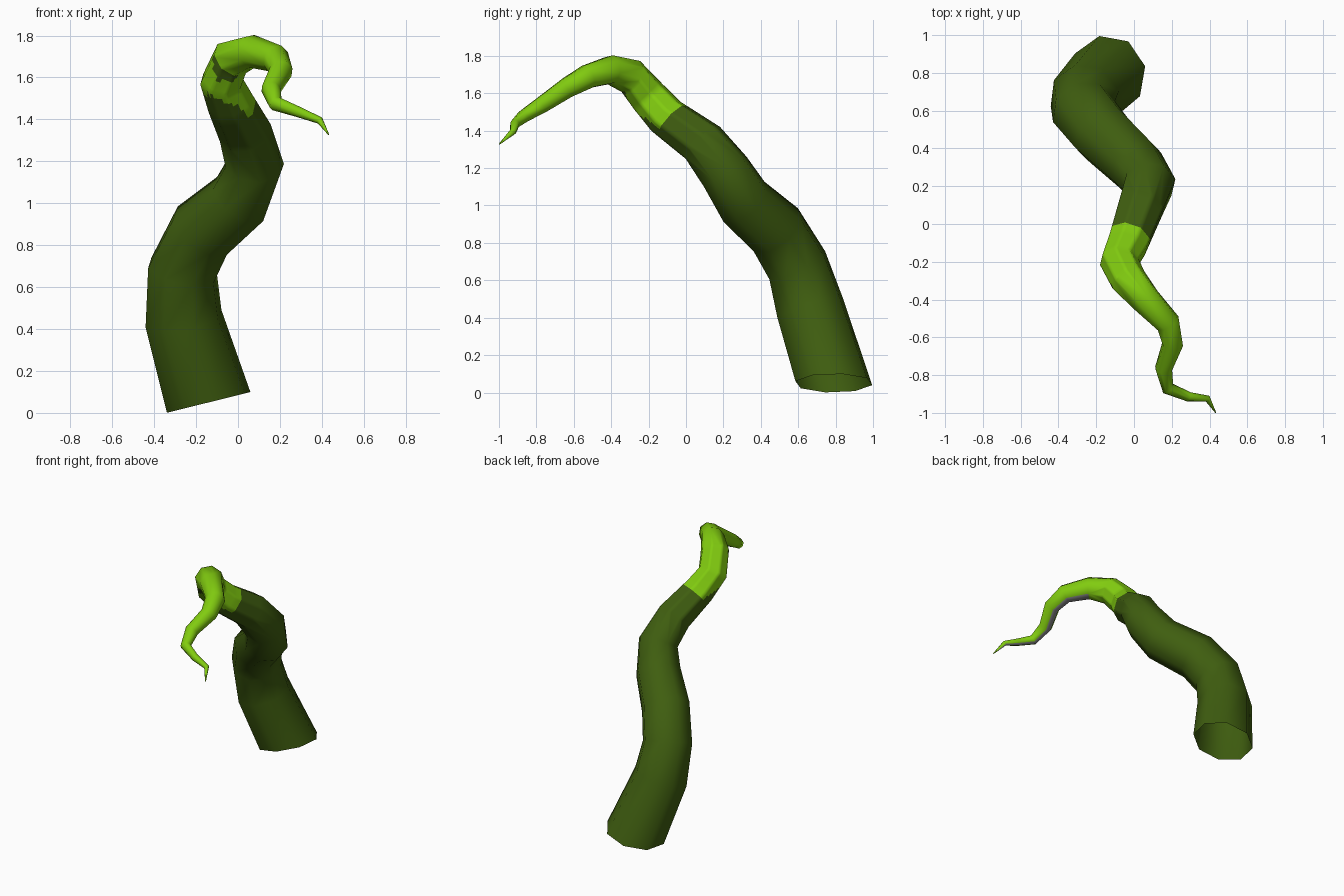
import bpy, bmesh, math, random
from mathutils import Vector

if "Cube" in bpy.data.objects:
    bpy.data.objects.remove(bpy.data.objects["Cube"])

random.seed(4)
SIDES = 8

# Centre line: x, y, z, radius
PATH = [
    (-0.14, 0.79, 0.05, 0.21), (-0.26, 0.665, 0.45, 0.19), (-0.265, 0.595, 0.68, 0.173),
    (-0.17, 0.48, 0.87, 0.167), (0.01, 0.31, 1.02, 0.155), (0.08, 0.21, 1.18, 0.142),
    (0.035, 0.09, 1.335, 0.128), (-0.035, -0.105, 1.475, 0.113), (-0.078, -0.2, 1.58, 0.104),
    (-0.03, -0.295, 1.69, 0.097), (0.065, -0.405, 1.725, 0.08), (0.18, -0.525, 1.69, 0.068),
    (0.205, -0.635, 1.63, 0.057), (0.157, -0.765, 1.542, 0.047), (0.18, -0.87, 1.475, 0.036),
    (0.29, -0.915, 1.435, 0.026), (0.39, -0.925, 1.395, 0.018), (0.432, -0.998, 1.328, 0.003),
]


def material(name, rgb):
    m = bpy.data.materials.new(name)
    m.diffuse_color = (*rgb, 1)
    m.use_nodes = True
    m.node_tree.nodes["Principled BSDF"].inputs["Base Color"].default_value = m.diffuse_color
    return m


points = [Vector(p[:3]) for p in PATH]
steps = [(b - a).normalized() for a, b in zip(points, points[1:])]
tangents = [Vector((-0.24, 0, 0.97)).normalized()]
tangents += [(a + b).normalized() for a, b in zip(steps, steps[1:])] + [steps[-1]]

# Tapering tube, with the ring frame carried along the path without twist
bm = bmesh.new()
rings = []
start = math.radians(12)
side = Vector((math.cos(start), math.sin(start), 0))
for i, (c, t) in enumerate(zip(points, tangents)):
    if i:
        side = tangents[i - 1].rotation_difference(t) @ side
    side = (side - t * side.dot(t)).normalized()
    up = t.cross(side)
    r = PATH[i][3]
    rings.append([bm.verts.new(c + r * (math.cos(a) * side + math.sin(a) * up))
                  for a in (k * math.tau / SIDES for k in range(SIDES))])

band = []
for i, (lo, hi) in enumerate(zip(rings, rings[1:])):
    for k in range(SIDES):
        n = (k + 1) % SIDES
        f = bm.faces.new((lo[k], lo[n], hi[n], hi[k]))
        f.normal_update()
        # Pale strip along the underside of the thin end
        if i >= 9:
            f.material_index = 1
            if f.normal.z < -0.7 and f.normal.y > -0.1 and f.normal.x < 0.2:
                f.material_index = 2
        if 6 <= i <= 8:
            band.append(f)
bm.faces.new(rings[-1]).material_index = 1

# Fine cells where the two greens meet, giving a ragged colour border
edges = list({e for f in band for e in f.edges})
bmesh.ops.subdivide_edges(bm, edges=edges, cuts=5, use_grid_fill=True)
axis = Vector((-0.28, -0.76, 0.56))
under = Vector((-0.5, -0.6, -0.6))
for f in bm.faces:
    p = f.calc_center_median()
    if -0.32 < p.y < 0.09 and p.z > 1.2 and f.material_index == 0:
        lag = max(0, under.dot(p - points[7]) / 0.11)
        limit = 0.87 + 0.2 * min(lag, 1) + random.uniform(-0.012, 0.012)
        f.material_index = 1 if axis.dot(p) > limit else 0

mesh = bpy.data.meshes.new("tentacle")
bm.to_mesh(mesh)
bm.free()
mesh.materials.append(material("dark_green", (0.05, 0.112, 0.005)))
mesh.materials.append(material("bright_green", (0.22, 0.6, 0.005)))
mesh.materials.append(material("grey", (0.25, 0.25, 0.25)))
tentacle = bpy.data.objects.new("tentacle", mesh)
bpy.context.collection.objects.link(tentacle)
bpy.context.view_layer.objects.active = tentacle
tentacle.select_set(True)
bpy.ops.object.shade_smooth_by_angle(angle=math.radians(75))
